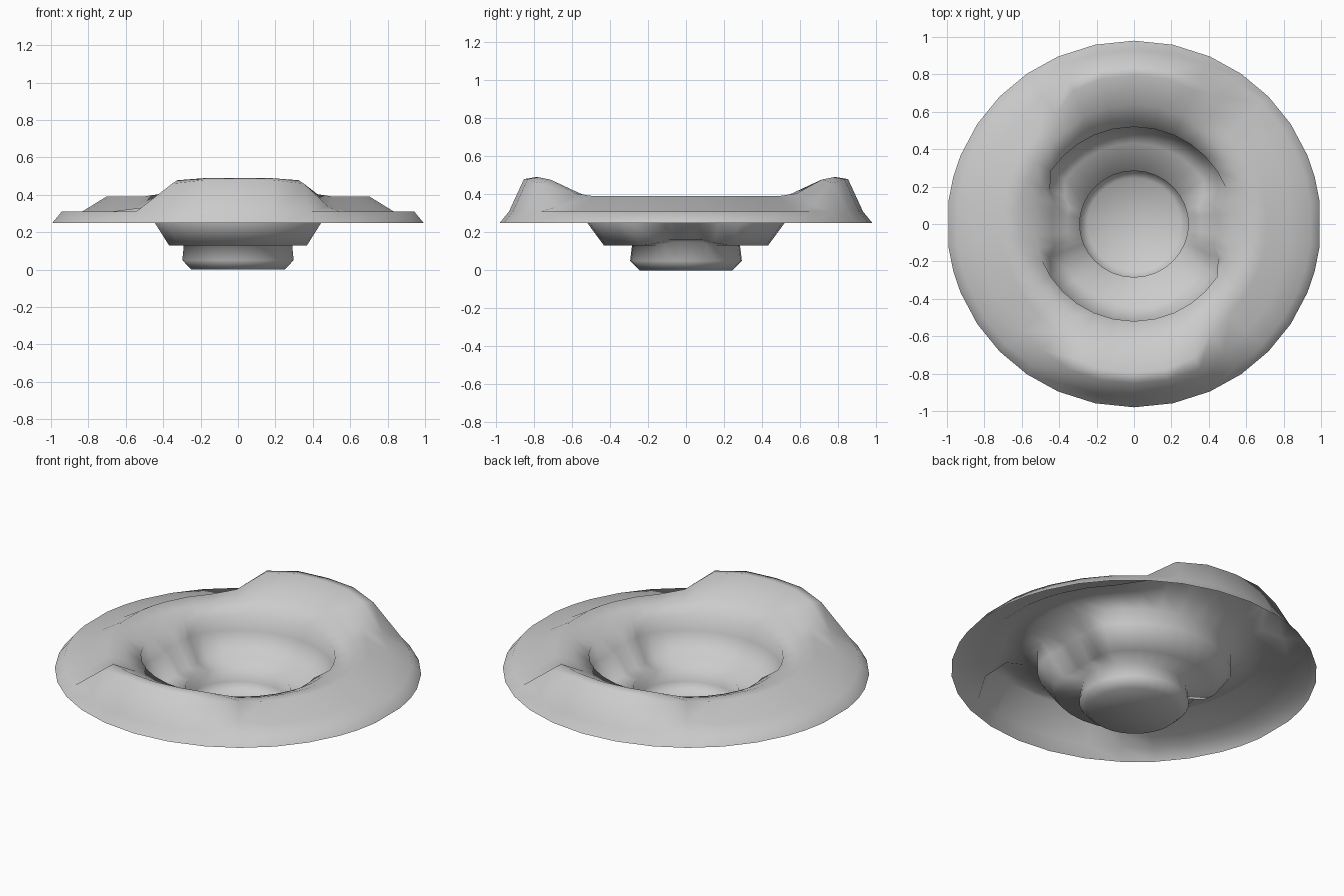
import bpy
import bmesh
from math import sin, cos, radians

cube = bpy.data.objects.get("Cube")
if cube:
    bpy.data.objects.remove(cube, do_unlink=True)

# One plain grey material
grey = bpy.data.materials.new("warm_grey")
grey.use_nodes = True
colour = (0.6, 0.6, 0.6, 1)
grey.diffuse_color = colour
grey.node_tree.nodes["Principled BSDF"].inputs["Base Color"].default_value = colour


def ramp(value, stops):
    """Piecewise linear interpolation through (position, weight) stops."""
    for (a, wa), (b, wb) in zip(stops, stops[1:]):
        if value <= b:
            return wa + (wb - wa) * max(0, (value - a) / (b - a))
    return stops[-1][1]


def profile(angle):
    """Radial section (radius, height), angle in degrees from the side axis."""
    bump = ramp(90 - angle, [(0, 1), (18, 1), (24, 0.88), (31, 0.45), (37, 0)])
    lobe = ramp(angle, [(0, 1), (15, 1), (22, 0.5), (33, 0)])
    return [
        (1.0, 0.25),                                      # outer edge
        (0.95, 0.31),                                     # rim
        (0.84 + 0.03 * bump, 0.31 + 0.17 * bump),         # front and back crests
        (0.71 + 0.10 * bump, 0.39 + 0.10 * bump),         # ridge
        (0.62 + 0.03 * bump, 0.375 + 0.025 * bump),       # inner slope
        (0.53, 0.34),                                     # lip of the bowl
        (0.53 - 0.09 * lobe, 0.25 + 0.03 * lobe),         # bowl wall, side lobes
        (0.44 - 0.08 * lobe, 0.13 + 0.03 * lobe),         # trough
        (0.29, 0.13 + 0.02 * lobe),                       # cup edge
        (0.30, 0.05),                                     # cup wall
        (0.25, 0.0),                                      # cup base
    ]


# Sections mirrored into four quarters
quarter = [7, 15, 22, 33, 44, 55, 66, 78]
half = quarter + [90] + [180 - a for a in reversed(quarter)]
angles = half + [a + 180 for a in half]

bm = bmesh.new()
columns = []
for a in angles:
    from_side = min(a % 180, 180 - a % 180)
    t = radians(a)
    columns.append([bm.verts.new((r * cos(t), 0.98 * r * sin(t), z))
                    for r, z in profile(from_side)])

# Sheet between neighbouring sections, closed by a fan at the cup base
centre = bm.verts.new((0, 0, 0))
for i, here in enumerate(columns):
    there = columns[(i + 1) % len(columns)]
    for k in range(len(here) - 1):
        bm.faces.new((here[k], there[k], there[k + 1], here[k + 1]))
    bm.faces.new((here[-1], there[-1], centre))
for face in bm.faces:
    face.smooth = True

mesh = bpy.data.meshes.new("brimmed_dish")
bm.to_mesh(mesh)
bm.free()
mesh.materials.append(grey)
dish = bpy.data.objects.new("brimmed_dish", mesh)
bpy.context.collection.objects.link(dish)
